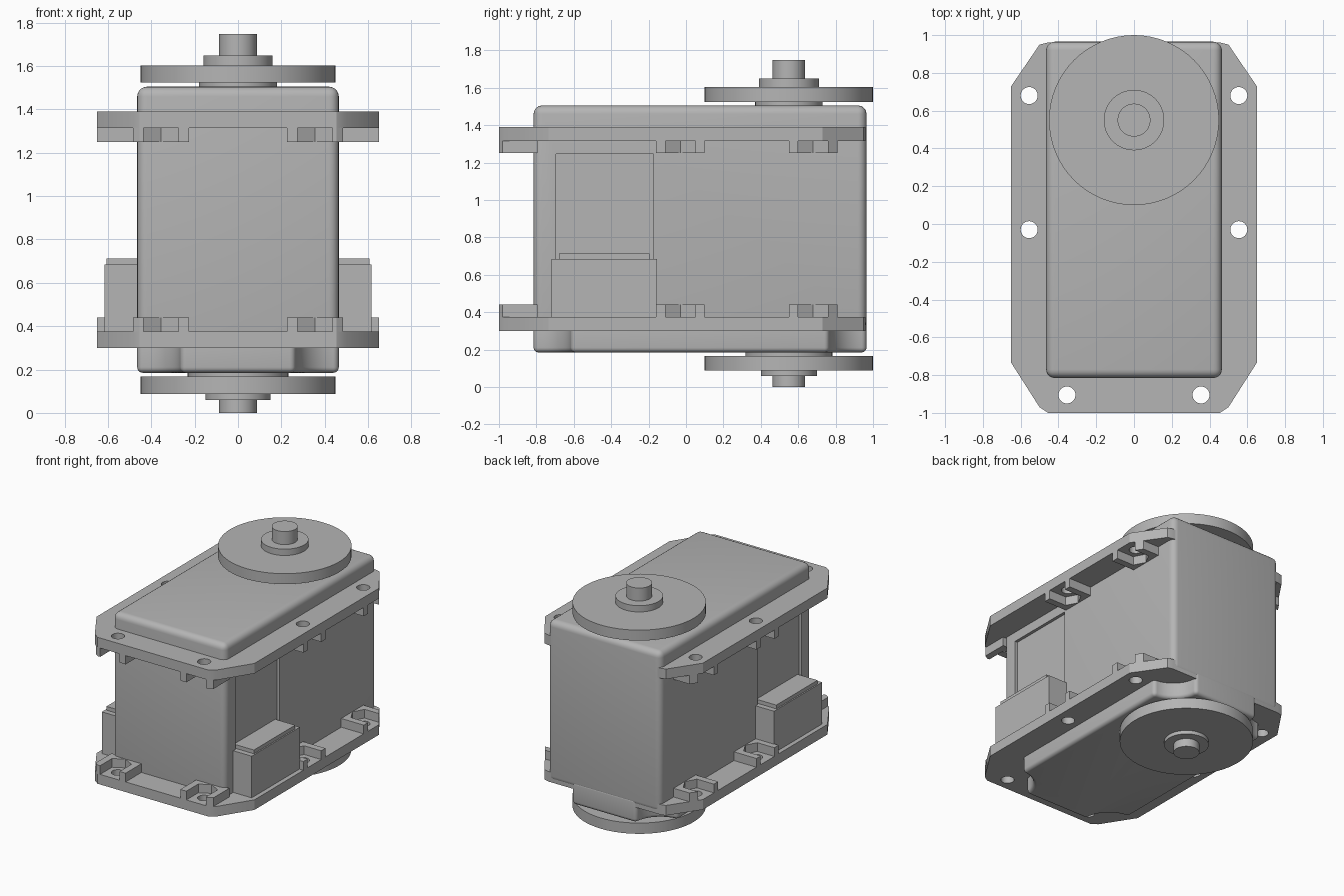
import bpy
import bmesh
from math import sin, cos, pi

if "Cube" in bpy.data.objects:
    bpy.data.objects.remove(bpy.data.objects["Cube"])

grey = bpy.data.materials.new("plain_grey")
grey.use_nodes = True
COLOUR = (0.46, 0.46, 0.46, 1)
grey.diffuse_color = COLOUR
grey.node_tree.nodes["Principled BSDF"].inputs["Base Color"].default_value = COLOUR


def prism(name, outline, z0, z1):
    """Extrude a flat outline from z0 up to z1."""
    bm = bmesh.new()
    face = bm.faces.new([bm.verts.new((x, y, z0)) for x, y in outline])
    top = bmesh.ops.extrude_face_region(bm, geom=[face])["geom"]
    verts = [v for v in top if isinstance(v, bmesh.types.BMVert)]
    bmesh.ops.translate(bm, verts=verts, vec=(0, 0, z1 - z0))
    bmesh.ops.recalc_face_normals(bm, faces=bm.faces)
    mesh = bpy.data.meshes.new(name)
    bm.to_mesh(mesh)
    bm.free()
    mesh.materials.append(grey)
    obj = bpy.data.objects.new(name, mesh)
    bpy.context.scene.collection.objects.link(obj)
    return obj


def box(name, x0, x1, y0, y1, z0, z1):
    return prism(name, [(x0, y0), (x1, y0), (x1, y1), (x0, y1)], z0, z1)


def cylinder(name, x, y, r, z0, z1, n=64):
    ring = [(x + r * cos(2 * pi * i / n), y + r * sin(2 * pi * i / n)) for i in range(n)]
    return prism(name, ring, z0, z1)


def select_only(obj):
    bpy.ops.object.select_all(action="DESELECT")
    obj.select_set(True)
    bpy.context.view_layer.objects.active = obj


def smooth(obj):
    select_only(obj)
    bpy.ops.object.shade_smooth_by_angle(angle=pi / 6)


def boolean(obj, cutter, operation="DIFFERENCE"):
    mod = obj.modifiers.new("cut", "BOOLEAN")
    mod.operation, mod.object, mod.solver = operation, cutter, "EXACT"
    select_only(obj)
    bpy.ops.object.modifier_apply(modifier=mod.name)
    bpy.data.objects.remove(cutter)


def bevel(obj, width):
    mod = obj.modifiers.new("round", "BEVEL")
    mod.width, mod.segments, mod.limit_method = width, 5, "ANGLE"
    select_only(obj)
    bpy.ops.object.modifier_apply(modifier=mod.name)


W, FRONT, BACK = 0.465, -0.815, 0.965
SHAFT_Y = 0.55

# Main case with a shallow panel sunk into each side
case = box("main_case", -W, W, FRONT, BACK, 0.305, 1.505)
bevel(case, 0.045)
for s in (-1, 1):
    xs = sorted((s * 0.443, s * 0.6))
    boolean(case, box("cutter", *xs, -0.695, -0.175, 0.2, 1.245))
smooth(case)


# Bottom cover with a scooped notch at every corner
def scoop(x, y, start):
    steps = 12
    return [(x + 0.2 * cos(start - pi / 2 * i / steps),
             y + 0.2 * sin(start - pi / 2 * i / steps)) for i in range(steps + 1)]


outline = (scoop(-W, FRONT, pi / 2) + scoop(W, FRONT, pi)
           + scoop(W, BACK, 1.5 * pi) + scoop(-W, BACK, 2 * pi))
cover = prism("bottom_cover", outline, 0.185, 0.36)
bevel(cover, 0.045)
smooth(cover)

# Mounting flanges, with nut pockets on their inner faces
half = [(0.455, -1), (0.5, -0.97), (0.65, -0.735), (0.65, 0.73), (0.5, 0.95), (0.46, 0.96)]
flange_outline = half + [(-x, y) for x, y in reversed(half)]
# Each hole: position and outward direction
holes = [(s * x, y, s * dx, dy) for s in (-1, 1)
         for x, y, dx, dy in ((0.555, 0.68, 1, 0), (0.555, -0.03, 1, 0), (0.355, -0.905, 0, -1))]
pocket = [(-0.13, 0.13), (-0.13, -0.11), (0.13, -0.11), (0.13, 0.13), (0.08, 0.13),
          (0.08, -0.045), (0, -0.088), (-0.08, -0.045), (-0.08, 0.13)]

for side, z0, z1, p0, p1 in (("lower", 0.3, 0.375, 0.37, 0.44), ("upper", 1.315, 1.39, 1.25, 1.32)):
    flange = prism(side + "_flange", flange_outline, z0, z1)
    for i, (x, y, dx, dy) in enumerate(holes):
        boolean(flange, cylinder("cutter", x, y, 0.045, z0 - 0.1, z1 + 0.1, 32))
        shape = [(x + v * dx - u * dy, y + v * dy + u * dx) for u, v in pocket]
        pad = prism(f"{side}_nut_pocket_{i + 1}", shape, p0, p1)
        boolean(pad, prism("cutter", flange_outline, p0 - 0.1, p1 + 0.1), "INTERSECT")
        # Keep the bolt hole open through the pocket
        boolean(pad, cylinder("cutter", x, y, 0.045, p0 - 0.1, p1 + 0.1, 32))
    smooth(flange)

# Cable sockets on both sides
for side, s in (("left", 1), ("right", -1)):
    xs = sorted((s * 0.43, s * 0.617))
    box(side + "_socket", *xs, -0.72, -0.155, 0.34, 0.685)
    xs = sorted((s * 0.43, s * 0.607))
    box(side + "_socket_lip", *xs, -0.68, -0.195, 0.68, 0.713)

# Output shafts, horn discs and hubs
for name, r, z0, z1 in (
        ("upper_collar", 0.18, 1.49, 1.525), ("upper_disc", 0.45, 1.525, 1.603),
        ("upper_hub", 0.16, 1.6, 1.65), ("upper_shaft", 0.087, 1.64, 1.747),
        ("lower_collar", 0.232, 0.165, 0.2), ("lower_disc", 0.45, 0.087, 0.167),
        ("lower_hub", 0.15, 0.06, 0.09), ("lower_shaft", 0.087, 0, 0.07)):
    smooth(cylinder(name, 0, SHAFT_Y, r, z0, z1))
